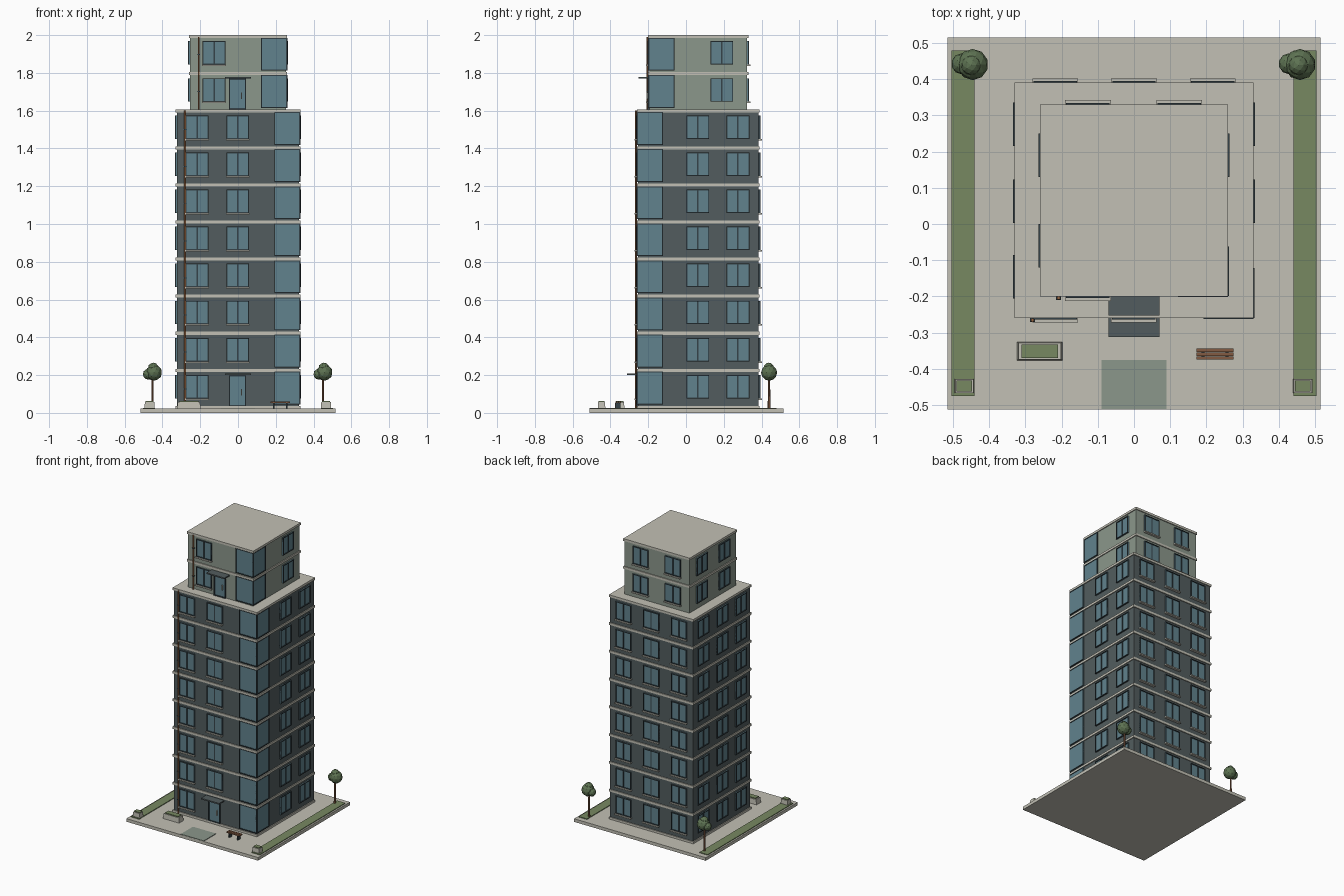
import bpy, bmesh, math
from mathutils import Matrix, Vector

if "Cube" in bpy.data.objects:
    bpy.data.objects.remove(bpy.data.objects["Cube"])


def material(name, rgb):
    m = bpy.data.materials.new(name)
    m.diffuse_color = (*rgb, 1)
    m.use_nodes = True
    m.node_tree.nodes["Principled BSDF"].inputs["Base Color"].default_value = m.diffuse_color
    return m


CONCRETE = material("pale concrete", (0.54, 0.53, 0.46))
SLATE = material("slate wall", (0.085, 0.108, 0.112))
SAGE = material("sage wall", (0.26, 0.31, 0.26))
GLASS = material("blue glass", (0.12, 0.225, 0.27))
FRAME = material("dark frame", (0.035, 0.055, 0.065))
GRASS = material("grass green", (0.185, 0.25, 0.12))
LEAF = material("leaf green", (0.11, 0.17, 0.085))
RUST = material("rust pipe", (0.30, 0.13, 0.055))
WOOD = material("brown wood", (0.23, 0.105, 0.055))

parts = {}


def part(name, mat):
    """Mesh under construction for one named part."""
    if name not in parts:
        parts[name] = (bmesh.new(), mat)
    return parts[name][0]


def box(name, mat, x0, x1, y0, y1, z0, z1, taper=1.0):
    bm = part(name, mat)
    c = Vector(((x0 + x1) / 2, (y0 + y1) / 2, (z0 + z1) / 2))
    size = Matrix.Diagonal((x1 - x0, y1 - y0, z1 - z0, 1))
    verts = bmesh.ops.create_cube(bm, size=1, matrix=Matrix.Translation(c) @ size)["verts"]
    for v in verts:
        if v.co.z > c.z:
            v.co.x = c.x + (v.co.x - c.x) * taper
            v.co.y = c.y + (v.co.y - c.y) * taper


def cylinder(name, mat, x, y, z0, z1, r, r2=None, sides=8):
    bmesh.ops.create_cone(part(name, mat), cap_ends=True, segments=sides, radius1=r,
                          radius2=r2 or r, depth=z1 - z0,
                          matrix=Matrix.Translation((x, y, (z0 + z1) / 2)))


def wall_box(name, mat, side, plane, u0, u1, z0, z1, d0, d1):
    """Box on a wall: u runs along the wall, d is the distance outward."""
    s = -1 if side in ("front", "left") else 1
    a, b = sorted((plane + s * d0, plane + s * d1))
    if side in ("front", "back"):
        box(name, mat, u0, u1, a, b, z0, z1)
    else:
        box(name, mat, a, b, u0, u1, z0, z1)


def frame_bars(name, side, plane, u0, u1, z0, z1, w, d):
    for a, b in ((u0, u0 + w), (u1 - w, u1)):
        wall_box(name, FRAME, side, plane, a, b, z0, z1, -0.004, d)
    for a, b in ((z0, z0 + w), (z1 - w, z1)):
        wall_box(name, FRAME, side, plane, u0 + w, u1 - w, a, b, -0.004, d)


def window(side, plane, u, z):
    u0, u1, z0, z1 = u - 0.06, u + 0.06, z + 0.048, z + 0.172
    wall_box("window_glass", GLASS, side, plane, u0, u1, z0, z1, -0.004, 0.005)
    frame_bars("window_frames", side, plane, u0, u1, z0, z1, 0.005, 0.01)
    wall_box("window_frames", FRAME, side, plane, u - 0.004, u + 0.004, z0, z1, 0, 0.009)
    if side in ("front", "back"):
        wall_box("window_sills", CONCRETE, side, plane, u0 - 0.003, u1 + 0.003,
                 z0 - 0.008, z0, -0.004, 0.018)


def door(plane, u, z):
    wall_box("door_panels", GLASS, "front", plane, u - 0.042, u + 0.042, z, z + 0.16, -0.004, 0.005)
    frame_bars("door_frames", "front", plane, u - 0.045, u + 0.045, z, z + 0.162, 0.006, 0.01)
    wall_box("door_handles", CONCRETE, "front", plane, u + 0.02, u + 0.025, z + 0.055, z + 0.09,
             0.004, 0.014)
    wall_box("door_canopies", SLATE, "front", plane, -0.07, 0.07, z + 0.163, z + 0.172, -0.004, 0.058)


def corner_window(x, y, z):
    """Glass wrapping the front right corner."""
    z0, z1 = z + 0.016, z + 0.189
    for side, plane, u0, u1 in (("front", y, x - 0.132, x + 0.005),
                                ("right", x, y - 0.005, y + 0.132)):
        wall_box("corner_glass", GLASS, side, plane, u0, u1, z0, z1, -0.004, 0.005)
        frame_bars("corner_frames", side, plane, u0, u1, z0, z1, 0.005, 0.008)


PITCH, Z0, SLAB = 0.1963, 0.029, 0.008


def storey(name, mat, k, x, y0, y1, windows):
    """One floor: wall block, slab edge above, windows on all four sides."""
    z, i = Z0 + k * PITCH, 0.006
    box(name, mat, -x + i, x - i, y0 + i, y1 - i, z, z + PITCH)
    box("floor_slabs", CONCRETE, -x, x, y0, y1, z + PITCH - SLAB, z + PITCH + SLAB)
    planes = {"front": y0 + i, "back": y1 - i, "left": -x + i, "right": x - i}
    for side, centres in windows.items():
        for u in centres:
            window(side, planes[side], u, z)
    corner_window(x - i, y0 + i, z)
    if k in (0, 8):
        door(y0 + i, -0.003, z + SLAB)


# Tower storeys
LOW = (0.33, -0.26, 0.39)
HIGH = (0.26, -0.20, 0.33)
box("floor_slabs", CONCRETE, -LOW[0], LOW[0], LOW[1], LOW[2], 0.02, Z0 + SLAB)
for k in range(8):
    storey("lower_walls", SLATE, k, *LOW, {
        "front": (-0.217,) if k == 0 else (-0.217, -0.001),
        "back": (-0.217, 0, 0.217),
        "left": (-0.145, 0.063, 0.275), "right": (0.063, 0.275)})
for k in (8, 9):
    storey("upper_walls", SAGE, k, *HIGH, {
        "front": (-0.127,), "back": (-0.127, 0.125),
        "left": (-0.06, 0.19), "right": (0.19,)})

# Drain pipes with brackets
for x, y, z0, z1 in ((-0.28, -0.265, 0.025, 1.60), (-0.208, -0.204, 1.60, 1.99)):
    cylinder("drain_pipes", RUST, x, y, z0, z1, 0.005)
    for j in range(round((z1 - z0) / PITCH)):
        z = z0 + (j + 0.5) * PITCH
        box("pipe_brackets", FRAME, x - 0.007, x + 0.007, y - 0.005, y + 0.012, z, z + 0.005)

# Site plate, path and lawns
box("site_plate", CONCRETE, -0.515, 0.515, -0.512, 0.515, 0, 0.022)
box("entrance_path", SAGE, -0.09, 0.09, -0.511, -0.375, 0.018, 0.026)
for s in (-1, 1):
    a, b = sorted((s * 0.44, s * 0.504))
    box("lawns", GRASS, a, b, -0.475, 0.478, 0.018, 0.027)


# Planters
def planter(x, y, w, d):
    box("planters", CONCRETE, x - w, x + w, y - d, y + d, 0.02, 0.058, 0.93)
    box("planter_soil", GRASS, x - w * 0.8, x + w * 0.8, y - d * 0.76, y + d * 0.76, 0.05, 0.064)


planter(-0.26, -0.351, 0.063, 0.025)
planter(-0.468, -0.447, 0.027, 0.02)
planter(0.466, -0.447, 0.027, 0.02)

# Bench
for y in (-0.370, -0.359, -0.348):
    box("bench_slats", WOOD, 0.173, 0.275, y - 0.0045, y + 0.0045, 0.053, 0.061)
for x in (0.19, 0.257):
    box("bench_legs", FRAME, x - 0.004, x + 0.004, -0.372, -0.346, 0.02, 0.053)

# Trees
for x in (-0.453, 0.45):
    cylinder("tree_trunks", WOOD, x, 0.44, 0.02, 0.18, 0.008, 0.005, 6)
    for dx, dy, z, r in ((0.008, 0, 0.213, 0.043), (-0.022, 0.002, 0.205, 0.029),
                         (0.004, -0.002, 0.238, 0.028)):
        bmesh.ops.create_icosphere(part("tree_crowns", LEAF), subdivisions=2, radius=r,
                                   matrix=Matrix.Translation((x + dx, 0.44 + dy, z)))

# Turn every part into an object
for name, (bm, mat) in parts.items():
    mesh = bpy.data.meshes.new(name)
    bm.to_mesh(mesh)
    bm.free()
    mesh.materials.append(mat)
    bpy.context.collection.objects.link(bpy.data.objects.new(name, mesh))
